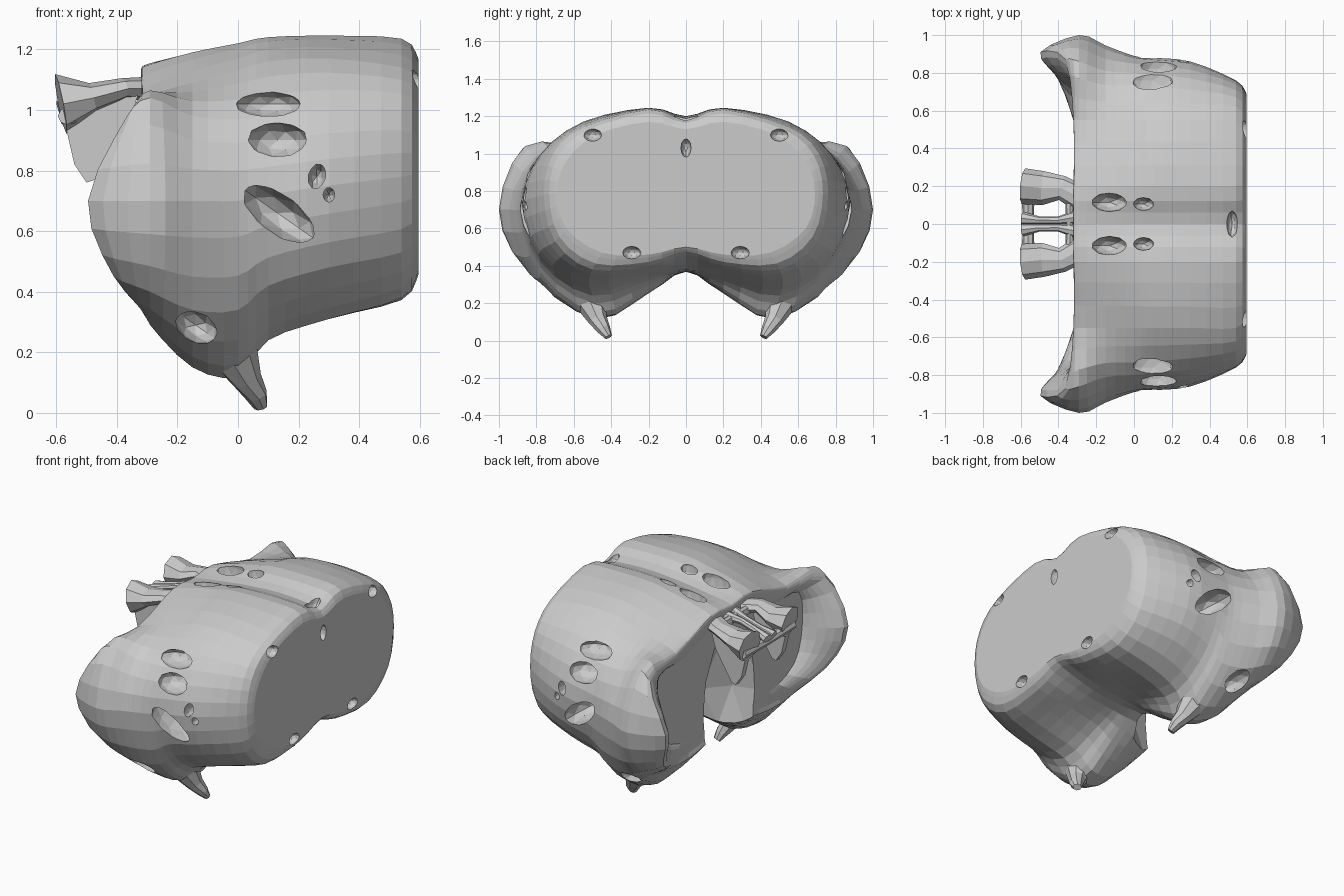
import bpy, bmesh, math
from mathutils import Vector, Matrix

if "Cube" in bpy.data.objects:
    bpy.data.objects.remove(bpy.data.objects["Cube"])


def finish(name, bm):
    bmesh.ops.recalc_face_normals(bm, faces=bm.faces[:])
    me = bpy.data.meshes.new(name)
    bm.to_mesh(me)
    bm.free()
    ob = bpy.data.objects.new(name, me)
    bpy.context.collection.objects.link(ob)
    return ob


def spline(pts, steps, closed):
    """Catmull-Rom resampling through the given points."""
    n, out = len(pts), []
    for i in range(n if closed else n - 1):
        g = [pts[(i + k) % n] if closed else pts[min(max(i + k, 0), n - 1)] for k in (-1, 0, 1, 2)]
        for s in range(steps):
            t = s / steps
            out.append(0.5 * (2 * g[1] + (g[2] - g[0]) * t + (2 * g[0] - 5 * g[1] + 4 * g[2] - g[3]) * t * t
                              + (3 * g[1] - g[0] - 3 * g[2] + g[3]) * t ** 3))
    return out if closed else out + [pts[-1].copy()]


def loft(name, rings):
    bm = bmesh.new()
    vs = [[bm.verts.new(p) for p in r] for r in rings]
    n = len(vs[0])
    for a, b in zip(vs, vs[1:]):
        for i in range(n):
            bm.faces.new((a[i], a[(i + 1) % n], b[(i + 1) % n], b[i]))
    bm.faces.new(vs[0])
    bm.faces.new(vs[-1])
    return finish(name, bm)


def mirrored(half):
    return half + [Vector((p.x, -p.y, p.z)) for p in half[-2:0:-1]]


# Body shell: half cross-sections (y, z) from top centre round to bottom centre
sections = [
    (.595, [(0, 1.13), (.2, 1.17), (.48, 1.1), (.64, .96), (.69, .79), (.64, .6), (.45, .47), (.2, .46), (0, .5)]),
    (.54, [(0, 1.18), (.2, 1.235), (.55, 1.14), (.71, 1), (.76, .78), (.7, .53), (.5, .38), (.2, .40), (0, .46)]),
    (.3, [(0, 1.2), (.2, 1.245), (.55, 1.17), (.77, 1), (.86, .75), (.78, .48), (.52, .31), (.2, .36), (0, .39)]),
    (.1, [(0, 1.19), (.2, 1.24), (.55, 1.16), (.79, .98), (.88, .72), (.78, .42), (.5, .24), (.2, .32), (0, .37)]),
    (0, [(0, 1.18), (.2, 1.22), (.55, 1.13), (.8, .97), (.89, .7), (.78, .34), (.47, .12), (.2, .26), (0, .37)]),
    (-.15, [(0, 1.16), (.2, 1.19), (.55, 1.09), (.81, .98), (.945, .7), (.82, .34), (.5, .15), (.2, .26), (0, .37)]),
    (-.29, [(0, 1.14), (.2, 1.15), (.55, 1.05), (.86, 1.04), (1.0, .7), (.86, .4), (.5, .29), (.2, .33), (0, .4)]),
]
rings = [[Vector((x, y, z)) for y, z in s] for x, s in sections]
# Flared rim of the socket end, then the flat rear wall inside it
rim_x = [-.32, -.32, -.32, -.36, -.495, -.41, -.3, -.3, -.3]
rim_yz = [(0, 1.12), (.2, 1.13), (.55, 1.02), (.87, .99), (.91, .7), (.81, .45), (.5, .34), (.2, .37), (0, .42)]
rings.append([Vector((x, y, z)) for x, (y, z) in zip(rim_x, rim_yz)])
for x, k, f in ((-.12, .6, .88), (-.3, 0, .8)):
    rings.append([Vector((x + k * rx, y * f, .75 + (z - .75) * f)) for rx, (y, z) in zip(rim_x, rim_yz)])
around = [spline(mirrored(r), 3, True) for r in rings]
columns = [spline(list(c), 3, False) for c in zip(*around)]
body = loft("body_shell", [list(r) for r in zip(*columns)])

# Openings: (centre, radii, tilt about y), cut as hollows on both sides
holes = [
    ((-.13, .115, 1.18), (.095, .05, .1), 0), ((.05, .105, 1.22), (.055, .035, .08), 0),
    ((.13, .81, .66), (.15, .17, .07), 35), ((.1, .76, 1.02), (.11, .1, .045), 0),
    ((.13, .82, .9), (.1, .1, .06), 0),
    ((.26, .83, .78), (.03, .1, .045), 15), ((.3, .84, .72), (.02, .08, .025), 0),
    ((-.14, .72, .29), (.08, .14, .055), 35),
    ((.6, .5, 1.1), (.06, .05, .035), 0), ((.6, .29, .47), (.06, .05, .035), 0),
    ((.6, 0, 1.03), (.06, .028, .05), 0), ((.52, 0, 1.2), (.03, .07, .06), 0),
    ((-.36, 0, .5), (.33, .27, .5), 0),   # deep notch between the two rear lobes
]
bm = bmesh.new()
for c, r, tilt in holes:
    for s in ((1, -1) if c[1] else (1,)):
        m = (Matrix.Translation((c[0], c[1] * s, c[2])) @ Matrix.Rotation(math.radians(tilt), 4, 'Y')
             @ Matrix.Diagonal((*r, 1)))
        bmesh.ops.create_icosphere(bm, subdivisions=2, radius=1, matrix=m)
cutter = finish("opening_cutter", bm)
cutter.hide_render = True
cutter.hide_viewport = True
mod = body.modifiers.new("openings", 'BOOLEAN')
mod.operation, mod.solver, mod.object = 'DIFFERENCE', 'EXACT', cutter
mod.use_self = True


def limb(name, path, sides=8):
    """Loft ellipses in the local cross plane along a path of (point, width, height)."""
    rs = []
    for i, (p, w, h) in enumerate(path):
        d = (Vector(path[min(i + 1, len(path) - 1)][0]) - Vector(path[max(i - 1, 0)][0])).normalized()
        u = d.cross(Vector((0, 0, 1))).normalized()
        v = u.cross(d)
        rs.append([Vector(p) + u * w * math.cos(a) + v * h * math.sin(a)
                   for a in (math.tau * k / sides for k in range(sides))])
    return loft(name, rs)


for s, side in ((1, "back"), (-1, "front")):
    # Small peg foot
    limb("foot_" + side, [((-.01, s * .5, .19), .08, .08), ((.03, s * .47, .11), .05, .05),
                          ((.06, s * .44, .06), .04, .035), ((.075, s * .415, .02), .025, .02)])
    # Flared outer arm and thin inner strut of the end bracket
    limb("bracket_arm_" + side, [((-.29, s * .14, 1.07), .07, .04), ((-.38, s * .19, 1.07), .065, .035),
                                 ((-.48, s * .19, 1.04), .09, .05), ((-.585, s * .2, 1.02), .095, .1)])
    limb("bracket_strut_" + side, [((-.29, s * .04, 1.08), .04, .03), ((-.4, s * .02, 1.06), .02, .02),
                                   ((-.5, s * .02, 1.03), .02, .02), ((-.59, s * .03, 1.0), .035, .03)])
    # Hanging fin below the arm
    fin = [(-.57, .95), (-.54, .82), (-.5, .76), (-.47, .77), (-.36, .95), (-.33, 1.05), (-.5, 1.02)]
    loft("bracket_fin_" + side, [[Vector((x, s * y, z)) for x, z in fin] for y in (.18, .22)])

# Cross bar and cross web joining the bracket arms
limb("bracket_cross_bar", [((-.56, -.25, .98), .035, .03), ((-.56, 0, .97), .03, .025),
                           ((-.56, .25, .98), .035, .03)])
limb("bracket_cross_web", [((-.34, -.16, 1.06), .025, .03), ((-.34, 0, 1.06), .02, .03),
                           ((-.34, .16, 1.06), .025, .03)])
